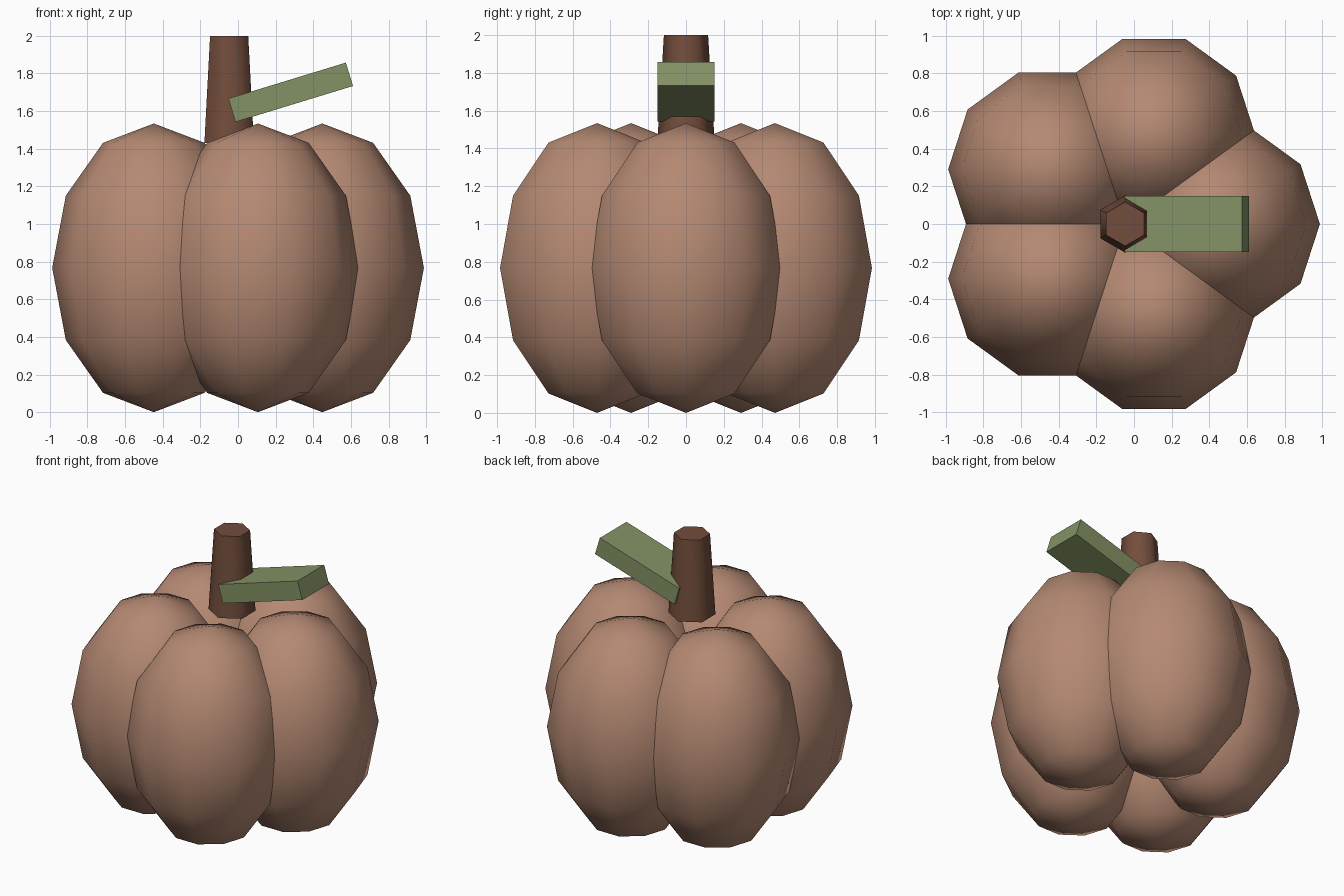
import bpy
from math import radians, cos, sin, tau

if "Cube" in bpy.data.objects:
    bpy.data.objects.remove(bpy.data.objects["Cube"])

CX = -0.047  # axis of the gourd


def material(name, color):
    m = bpy.data.materials.new(name)
    m.diffuse_color = (*color, 1)
    m.use_nodes = True
    m.node_tree.nodes["Principled BSDF"].inputs["Base Color"].default_value = m.diffuse_color
    return m


def finish(name, mat):
    ob = bpy.context.object
    ob.name = name
    ob.data.materials.append(mat)
    return ob


skin = material("skin", (0.46, 0.25, 0.17))
wood = material("wood", (0.17, 0.075, 0.045))
green = material("green", (0.23, 0.29, 0.13))

# Five overlapping ribs around the axis
for i in range(5):
    a = i * tau / 5
    bpy.ops.mesh.primitive_uv_sphere_add(
        segments=10, ring_count=6, radius=1,
        location=(CX + 0.495 * cos(a), 0.495 * sin(a), 0.767),
        rotation=(0, 0, radians(90)))
    rib = finish(f"rib_{i + 1}", skin)
    rib.scale = (0.54, 0.54, 0.767)
    bpy.ops.object.shade_smooth()

# Tapered six-sided stem
bpy.ops.mesh.primitive_cone_add(
    vertices=6, radius1=0.152, radius2=0.117, depth=0.57,
    location=(CX, 0, 1.715))
finish("stem", wood)
bpy.ops.object.shade_smooth_by_angle(angle=radians(65))

# Slab leaf, tilted upwards
bpy.ops.mesh.primitive_cube_add(
    size=1, location=(0.28, 0, 1.70), rotation=(0, radians(-17), 0))
leaf = finish("leaf", green)
leaf.scale = (0.653, 0.30, 0.13)
